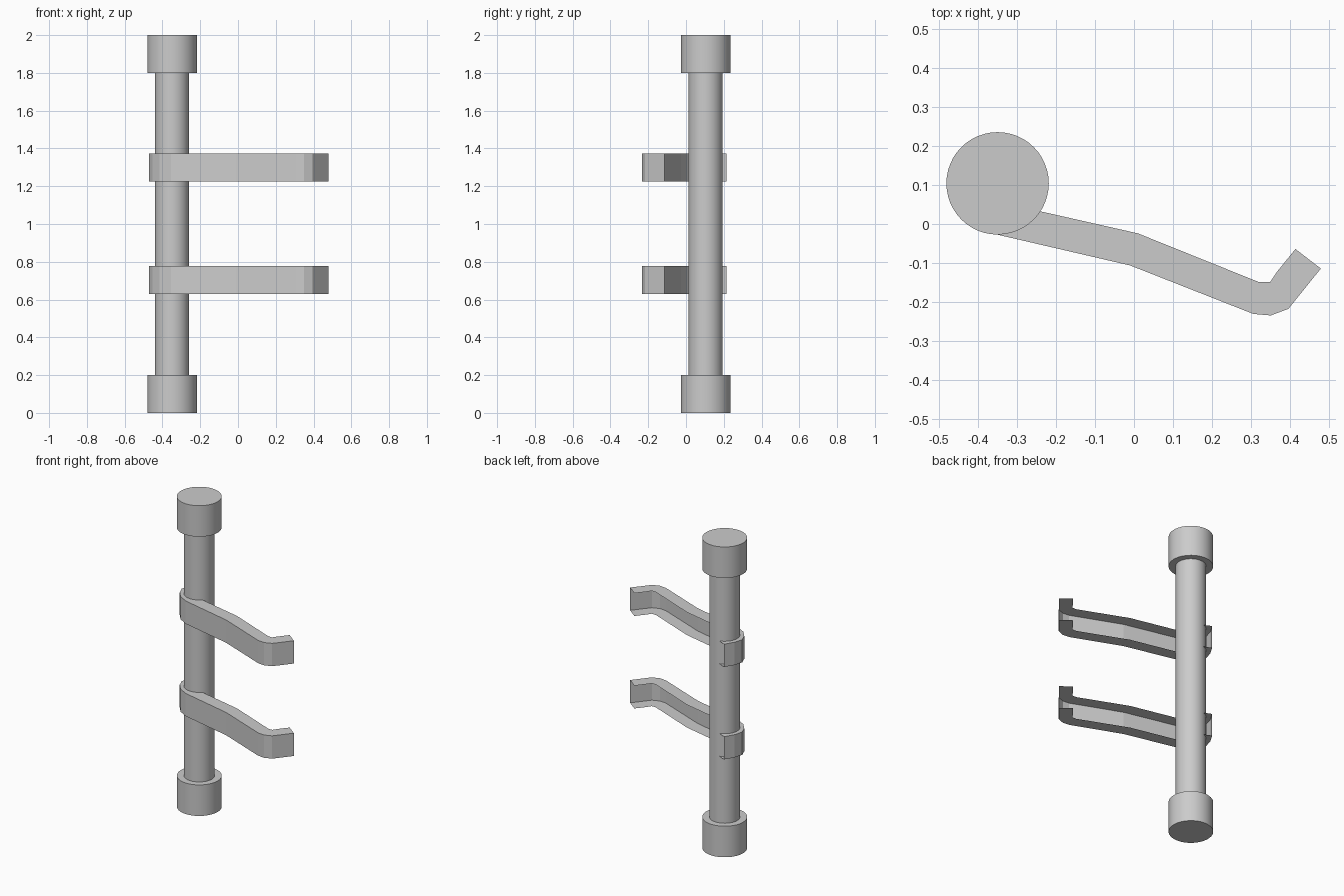
import bpy, bmesh

if "Cube" in bpy.data.objects:
    bpy.data.objects.remove(bpy.data.objects["Cube"])

PX, PY = -0.349, 0.104   # post centre


def cylinder(name, r, z0, z1):
    bpy.ops.mesh.primitive_cylinder_add(vertices=48, radius=r, depth=z1 - z0,
                                        location=(PX, PY, (z0 + z1) / 2))
    ob = bpy.context.object
    ob.name = name
    bpy.ops.object.shade_smooth_by_angle()
    return ob


# Post with a collar at each end
cylinder("post", 0.09, 0.2, 1.8)
cylinder("bottom_collar", 0.131, 0.0, 0.2)
cylinder("top_collar", 0.131, 1.8, 2.0)

# Arm plan: outer wall path paired with the free inner edge of its flanges
OUTER = [(-0.42, 0.214), (-0.455, 0.155), (-0.471, 0.10), (-0.452, 0.052),
         (-0.415, 0.008), (-0.355, -0.026), (-0.01, -0.106), (0.305, -0.23),
         (0.35, -0.234), (0.395, -0.217), (0.478, -0.114)]
INNER = [(-0.352, 0.182), (-0.38, 0.135), (-0.391, 0.11), (-0.383, 0.09),
         (-0.365, 0.07), (-0.335, 0.054), (0.01, -0.024), (0.318, -0.148),
         (0.348, -0.149), (0.366, -0.122), (0.413, -0.064)]


def arm(name, z0, z1):
    # Thin open channel: bottom flange, outer wall, top flange
    bm = bmesh.new()
    rows = [[bm.verts.new((x, y, z)) for x, y in path]
            for path, z in ((INNER, z0), (OUTER, z0), (OUTER, z1), (INNER, z1))]
    for a, b in zip(rows, rows[1:]):
        for i in range(len(OUTER) - 1):
            bm.faces.new((a[i], a[i + 1], b[i + 1], b[i]))
    me = bpy.data.meshes.new(name)
    bm.to_mesh(me)
    bm.free()
    ob = bpy.data.objects.new(name, me)
    bpy.context.collection.objects.link(ob)


arm("lower_arm", 0.63, 0.777)
arm("upper_arm", 1.226, 1.373)
